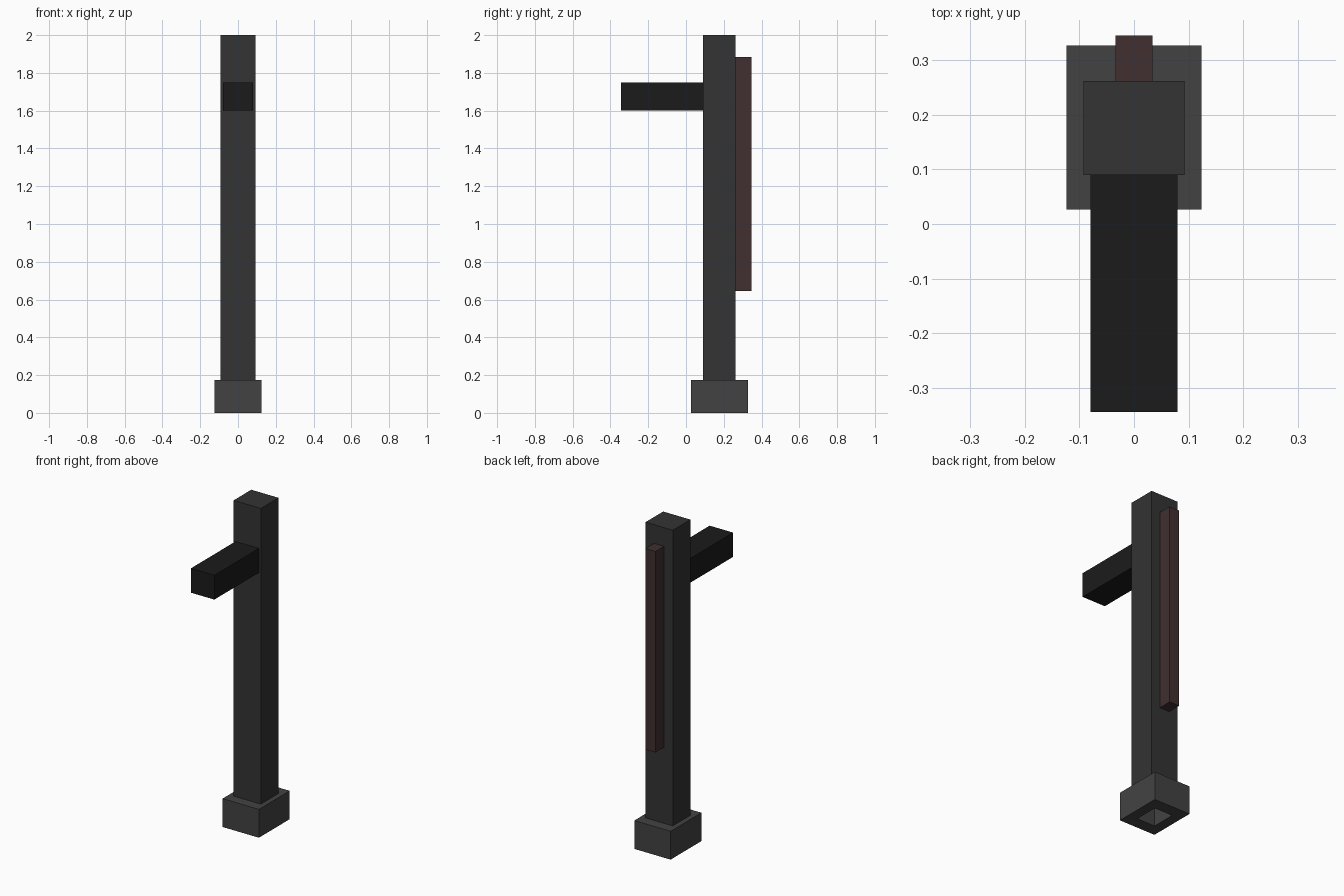
import bpy
import bmesh

if "Cube" in bpy.data.objects:
    bpy.data.objects.remove(bpy.data.objects["Cube"])


def material(name, rgb):
    m = bpy.data.materials.new(name)
    m.diffuse_color = (*rgb, 1)
    m.use_nodes = True
    m.node_tree.nodes["Principled BSDF"].inputs["Base Color"].default_value = m.diffuse_color
    return m


def box(name, lo, hi, mat):
    """Axis-aligned box between two corners."""
    bm = bmesh.new()
    bmesh.ops.create_cube(bm, size=1)
    for v in bm.verts:
        v.co = [(a + b) / 2 + c * (b - a) for a, b, c in zip(lo, hi, v.co)]
    mesh = bpy.data.meshes.new(name)
    bm.to_mesh(mesh)
    bm.free()
    mesh.materials.append(mat)
    obj = bpy.data.objects.new(name, mesh)
    bpy.context.collection.objects.link(obj)
    return obj


dark_grey = material("dark_grey", (0.033, 0.033, 0.033))
mid_grey = material("mid_grey", (0.055, 0.055, 0.055))
black = material("black", (0.011, 0.011, 0.011))
brown = material("brown", (0.052, 0.029, 0.029))

# Upright, forward arm and rear strip
box("post", (-0.093, 0.09, 0.175), (0.093, 0.262, 2.0), dark_grey)
box("arm", (-0.08, -0.345, 1.60), (0.08, 0.09, 1.75), black)
box("back_strip", (-0.034, 0.262, 0.645), (0.034, 0.346, 1.885), brown)

# Base block with a rectangular socket opening downwards
base = box("base", (-0.124, 0.027, 0), (0.124, 0.327, 0.175), mid_grey)
bm = bmesh.new()
bm.from_mesh(base.data)
bm.faces.ensure_lookup_table()
bottom = min(bm.faces, key=lambda f: f.calc_center_median().z)
center = bottom.calc_center_median()
rim = bmesh.ops.inset_individual(bm, faces=[bottom], thickness=0.05)
for v in bottom.verts:
    v.co.x = 0.062 if v.co.x > 0 else -0.062
    v.co.y = center.y + (0.075 if v.co.y > center.y else -0.075)
socket = bmesh.ops.extrude_discrete_faces(bm, faces=[bottom])["faces"][0]
for v in socket.verts:
    v.co.z = 0.17
bmesh.ops.recalc_face_normals(bm, faces=bm.faces)
bm.to_mesh(base.data)
bm.free()
